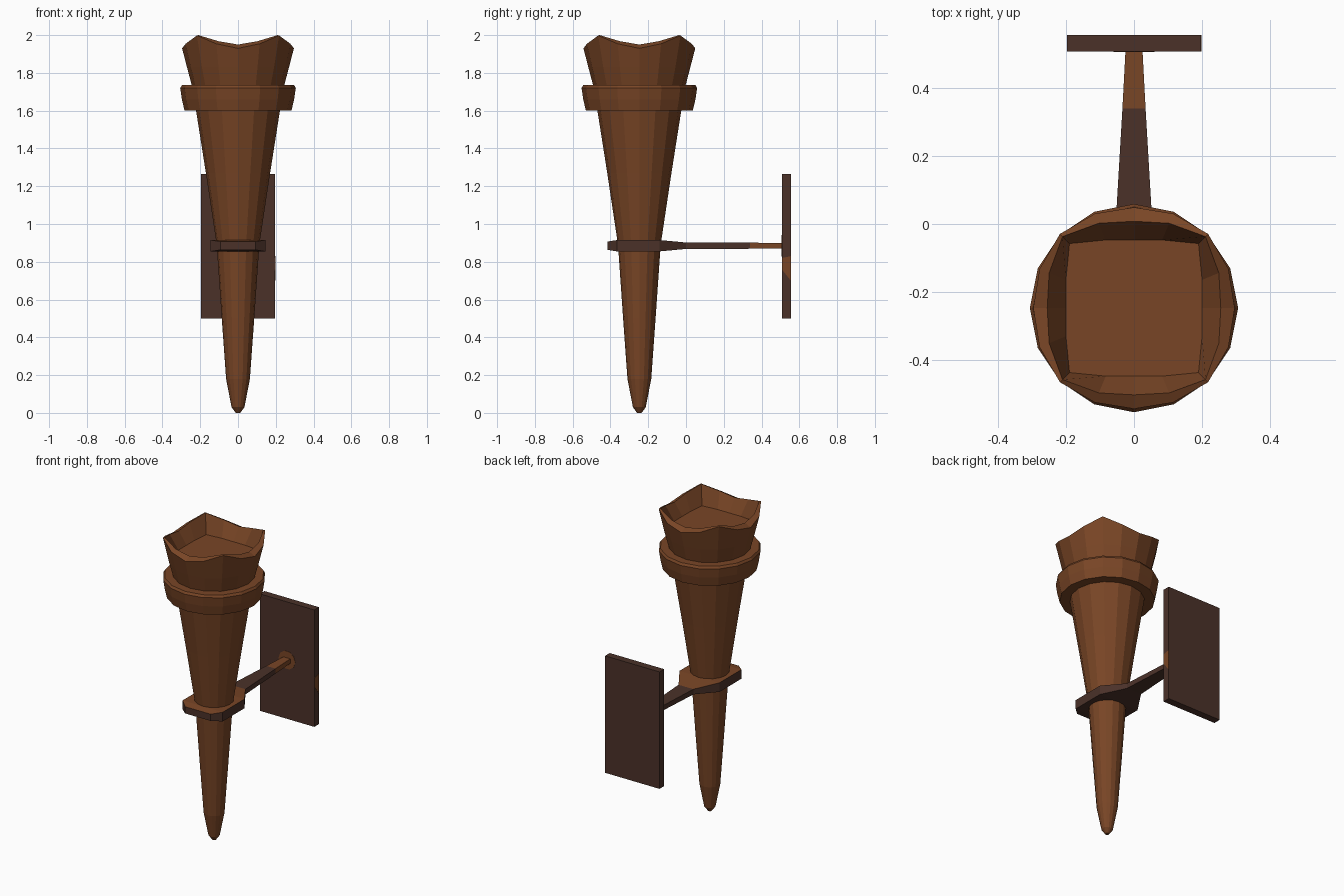
import bpy, bmesh
from math import sin, cos, pi

if "Cube" in bpy.data.objects:
    bpy.data.objects.remove(bpy.data.objects["Cube"])

SIDES = 16
TORCH_Y = -0.247


def material(name, rgb):
    m = bpy.data.materials.new(name)
    m.use_nodes = True
    m.diffuse_color = (*rgb, 1)
    m.node_tree.nodes["Principled BSDF"].inputs["Base Color"].default_value = (*rgb, 1)
    return m


wood = material("warm brown wood", (0.19, 0.060, 0.019))
iron = material("dark brown iron", (0.070, 0.031, 0.022))


def finish(bm, name, mats):
    bmesh.ops.recalc_face_normals(bm, faces=bm.faces)
    me = bpy.data.meshes.new(name)
    bm.to_mesh(me)
    bm.free()
    for m in mats:
        me.materials.append(m)
    ob = bpy.data.objects.new(name, me)
    bpy.context.collection.objects.link(ob)
    return ob


def loft(name, loops, mats, cap_start=True, cap_end=True, rule=None):
    """Join successive loops of points with quads."""
    bm = bmesh.new()
    rows = [[bm.verts.new(p) for p in loop] for loop in loops]
    n = len(rows[0])
    for a, b in zip(rows, rows[1:]):
        for i in range(n):
            j = (i + 1) % n
            bm.faces.new((a[i], a[j], b[j], b[i]))
    if cap_start:
        bm.faces.new(rows[0][::-1])
    if cap_end:
        bm.faces.new(rows[-1])
    bmesh.ops.recalc_face_normals(bm, faces=bm.faces)
    if rule:
        for f in bm.faces:
            f.material_index = rule(f)
    return finish(bm, name, mats)


def ring(radius, z):
    """Ring round the torch axis; radius and z may be functions of angle."""
    pts = []
    for i in range(SIDES):
        t = 2 * pi * i / SIDES
        r = radius(t) if callable(radius) else radius
        h = z(t) if callable(z) else z
        pts.append((r * cos(t), TORCH_Y + r * sin(t), h))
    return pts


def peak(t):
    return abs(sin(2 * t)) ** 3


# Tapered torch shaft with a blunt tip
shaft = [(0.012, 0.0), (0.034, 0.03), (0.063, 0.18), (0.086, 0.5),
         (0.113, 0.89), (0.17, 1.27), (0.222, 1.6)]
loft("torch_shaft", [ring(r, z) for r, z in shaft], [wood], cap_end=False)

# Raised band under the cup
band = [(0.222, 1.6), (0.283, 1.6), (0.297, 1.66), (0.306, 1.72),
        (0.297, 1.735), (0.245, 1.735)]
loft("torch_band", [ring(r, z) for r, z in band], [wood], False, False)

# Flared cup with four raised corners and a shallow square hollow
cup = [ring(0.245, 1.735), ring(0.27, 1.83),
       ring(lambda t: 0.296 + 0.012 * peak(t), lambda t: 1.93 + 0.068 * peak(t)),
       ring(lambda t: 0.255 + 0.042 * peak(t), lambda t: 1.95 + 0.05 * peak(t)),
       ring(lambda t: min(0.2 / max(abs(cos(t)), abs(sin(t))), 0.268), 1.87)]
loft("torch_cup", cup, [wood], cap_start=False)


# Collar gripping the shaft, narrowing into the wall arm
def section(y, w, h):
    zc = 0.885
    return [(-w, y, zc - h), (w, y, zc - h), (w, y, zc + h), (-w, y, zc + h)]


def bracket_colour(f):
    y = f.calc_center_median().y
    collar_top = f.normal.z > 0.5 and y < 0
    return 1 if collar_top or y > 0.36 else 0


bracket = [(-0.415, 0.092, 0.022), (-0.365, 0.145, 0.03), (-0.14, 0.145, 0.03),
           (0, 0.054, 0.017), (0.34, 0.034, 0.016), (0.51, 0.025, 0.015)]
loft("collar_and_arm", [section(*s) for s in bracket], [iron, wood], rule=bracket_colour)


# Wall plate
def box(name, lo, hi, mat):
    (x0, y0, z0), (x1, y1, z1) = lo, hi
    loops = [[(x0, y0, z), (x1, y0, z), (x1, y1, z), (x0, y1, z)] for z in (z0, z1)]
    return loft(name, loops, [mat])


box("wall_plate", (-0.197, 0.507, 0.5), (0.197, 0.555, 1.265), iron)

# Worn brown patches on the plate: round the arm and on one edge
disc = [[(0.06 * cos(2 * pi * i / 10), y, 0.885 + 0.06 * sin(2 * pi * i / 10))
         for i in range(10)] for y in (0.508, 0.505)]
loft("arm_patch", disc, [wood])
edge = [[(x, 0.507, 0.76), (x, 0.555, 0.7), (x, 0.555, 0.83), (x, 0.507, 0.82)]
        for x in (0.195, 0.199)]
loft("edge_patch", edge, [wood])
